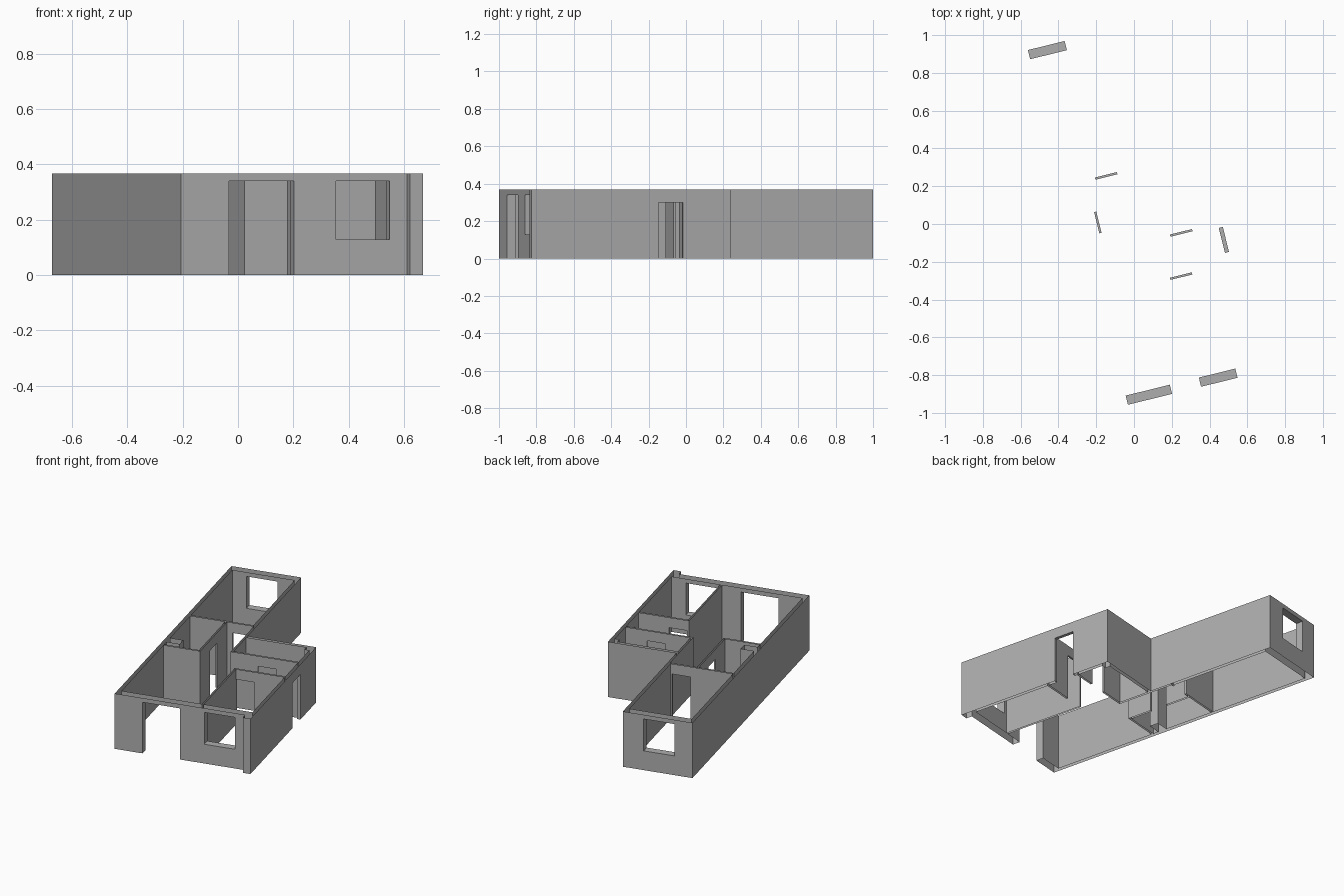
import bpy, bmesh, math
from mathutils import Matrix

cube = bpy.data.objects.get("Cube")
if cube:
    bpy.data.objects.remove(cube, do_unlink=True)

HEIGHT = 0.368      # wall height
DOOR = 0.30         # inner door height
HEAD = 0.34         # top of front openings
SILL = 0.128        # window sill
PARTY = 0.024       # thin side walls
PLACE = Matrix.Translation((-0.207, -1, 0)) @ Matrix.Rotation(math.radians(13.83), 4, 'Z')

wall_paint = bpy.data.materials.new("wall_grey")
wall_paint.use_nodes = True
wall_paint.diffuse_color = (0.42, 0.42, 0.42, 1)
wall_paint.node_tree.nodes["Principled BSDF"].inputs["Base Color"].default_value = (0.42, 0.42, 0.42, 1)


def prisms(name, shapes):
    """One object from several (outline, bottom, top) upright prisms."""
    bm = bmesh.new()
    for outline, low, high in shapes:
        base = bm.faces.new([bm.verts.new((x, y, low)) for x, y in outline])
        result = bmesh.ops.extrude_face_region(bm, geom=[base])
        verts = [g for g in result["geom"] if isinstance(g, bmesh.types.BMVert)]
        bmesh.ops.translate(bm, verts=verts, vec=(0, 0, high - low))
    bmesh.ops.recalc_face_normals(bm, faces=bm.faces)
    mesh = bpy.data.meshes.new(name)
    bm.to_mesh(mesh)
    bm.free()
    obj = bpy.data.objects.new(name, mesh)
    bpy.context.scene.collection.objects.link(obj)
    return obj


def rect(x0, x1, y0, y1):
    return [(x0, y0), (x1, y0), (x1, y1), (x0, y1)]


# Footprint of the whole flat, with the projecting front corner
footprint = [(0, 0), (0.8435, 0), (0.8435, -0.04), (0.893, -0.04),
             (0.893, 1.055), (0.45, 1.055), (0.45, 1.95), (0, 1.95)]
walls = prisms("walls", [(footprint, 0, HEIGHT)])

# Rooms hollowed out of the footprint
living_and_hall = [(PARTY, 0.05), (0.544, 0.05), (0.544, 0.6), (0.871, 0.6),
                   (0.871, 0.81), (0.436, 0.81), (0.436, 1.198),
                   (0.262, 1.198), (0.262, 0.75), (PARTY, 0.75)]
front_room = rect(0.556, 0.871, 0.05, 0.588)
side_room = [(0.45, 0.822), (0.871, 0.822), (0.871, 1.0), (0.84, 1.0),
             (0.84, 1.033), (0.45, 1.033)]
bathroom = [(PARTY, 0.762), (0.25, 0.762), (0.25, 1.198), (PARTY, 1.198),
            (PARTY, 0.86), (0.11, 0.86), (0.11, 0.8), (PARTY, 0.8)]
back_room = rect(PARTY, 0.428, 1.21, 1.9)
rooms = prisms("room_cutter", [(r, -0.1, HEIGHT + 0.1) for r in
               (living_and_hall, front_room, side_room, bathroom, back_room)])

# Doors and windows cut through the walls
openings = prisms("opening_cutter", [
    (rect(0.18, 0.421, -0.02, 0.07), -0.1, HEAD),      # front opening
    (rect(0.579, 0.778, -0.02, 0.07), SILL, HEAD),     # front window
    (rect(0.115, 0.315, 1.88, 1.97), SILL, HEAD),      # back window
    (rect(0.85, 0.91, 0.658, 0.794), -0.1, DOOR),      # entrance door
    (rect(0.298, 0.418, 1.18, 1.23), -0.1, DOOR),      # back room door
    (rect(0.24, 0.27, 0.917, 1.033), -0.1, DOOR),      # bathroom door
    (rect(0.611, 0.732, 0.8, 0.83), -0.1, DOOR),       # side room door
    (rect(0.5565, 0.676, 0.58, 0.61), -0.1, DOOR),     # front room door
])

for cutter in (rooms, openings):
    mod = walls.modifiers.new(cutter.name, 'BOOLEAN')
    mod.operation = 'DIFFERENCE'
    mod.solver = 'EXACT'
    mod.object = cutter
bpy.context.view_layer.update()
shell = bpy.data.meshes.new_from_object(walls.evaluated_get(bpy.context.evaluated_depsgraph_get()))
walls.modifiers.clear()
walls.data = shell
for cutter in (rooms, openings):
    bpy.data.objects.remove(cutter, do_unlink=True)

# Leave the walls as open shells without caps on the top and bottom
bm = bmesh.new()
bm.from_mesh(shell)
bm.normal_update()
caps = [f for f in bm.faces if abs(f.normal.z) > 0.9 and
        (f.calc_center_median().z < 0.01 or f.calc_center_median().z > HEIGHT - 0.01)]
bmesh.ops.delete(bm, geom=caps, context='FACES')
bm.transform(PLACE)
bm.to_mesh(shell)
bm.free()
shell.materials.clear()
shell.materials.append(wall_paint)
for poly in shell.polygons:
    poly.material_index = 0
